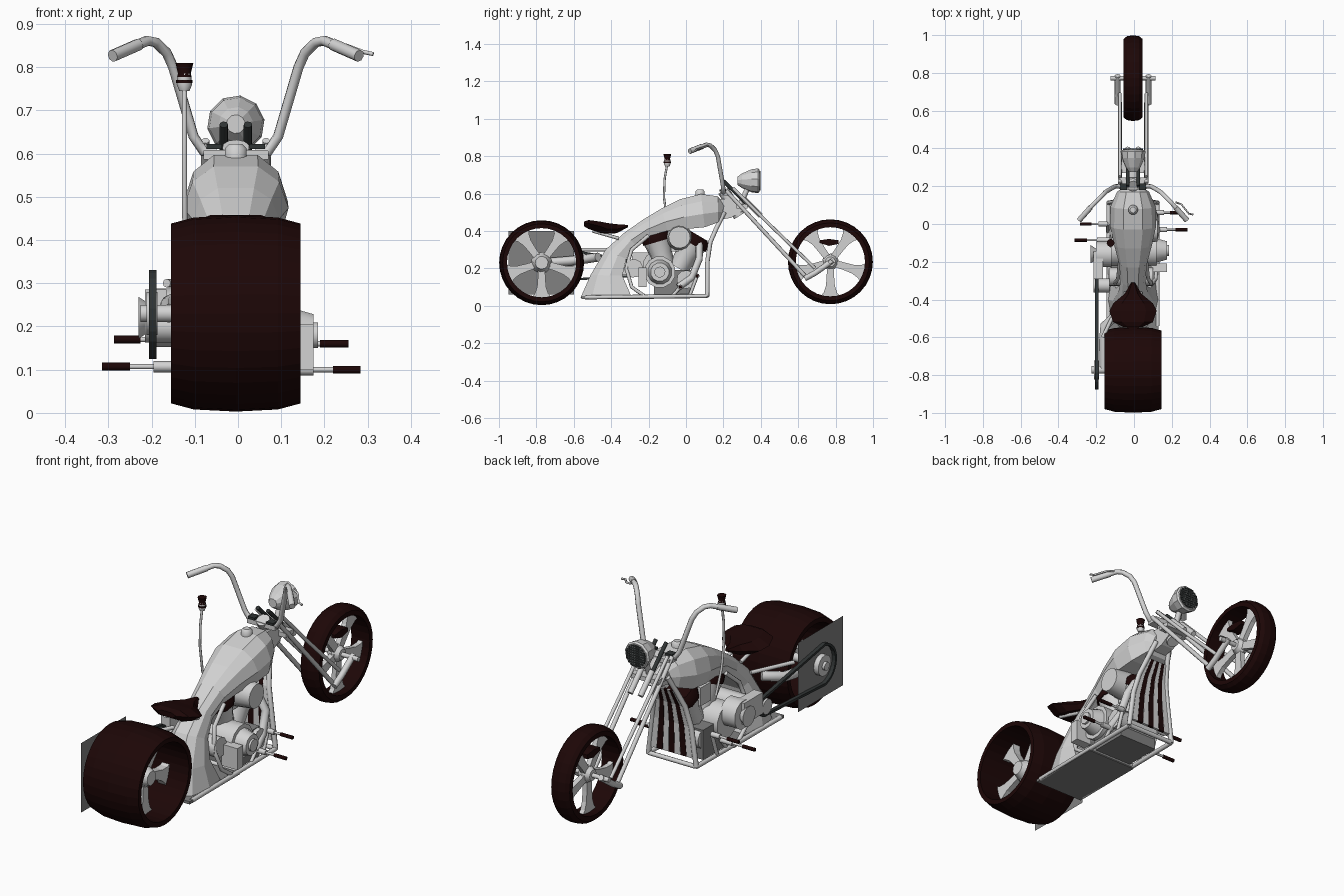
import bpy, bmesh
from math import sin, cos, pi, tau
from mathutils import Vector

if "Cube" in bpy.data.objects:
    bpy.data.objects.remove(bpy.data.objects["Cube"])
CX = -0.005  # centre plane of the machine


def material(name, r, g, b):
    m = bpy.data.materials.new(name)
    m.use_nodes = True
    m.diffuse_color = (r, g, b, 1)
    m.node_tree.nodes["Principled BSDF"].inputs["Base Color"].default_value = (r, g, b, 1)
    return m


silver = material("silver", 0.65, 0.65, 0.65)
rubber = material("dark_rubber", 0.012, 0.002, 0.002)
steel = material("dark_steel", 0.03, 0.035, 0.035)
grey = material("plate_grey", 0.22, 0.22, 0.22)


def make(name, verts, faces, mat, smooth=False):
    me = bpy.data.meshes.new(name)
    me.from_pydata([tuple(v) for v in verts], [], faces)
    bm = bmesh.new()
    bm.from_mesh(me)
    bmesh.ops.recalc_face_normals(bm, faces=bm.faces)
    for f in bm.faces:
        f.smooth = smooth and len(f.verts) == 4
    bm.to_mesh(me)
    bm.free()
    me.materials.append(mat)
    ob = bpy.data.objects.new(name, me)
    bpy.context.collection.objects.link(ob)
    return ob


def loft(name, rings, mat, closed=False, smooth=False):
    """Skin equal-length rings; cap the ends unless the loop is closed."""
    n, k = len(rings[0]), len(rings)
    faces = []
    for i in range(k if closed else k - 1):
        a, b = i * n, (i + 1) % k * n
        faces += [(a + j, a + (j + 1) % n, b + (j + 1) % n, b + j) for j in range(n)]
    if not closed:
        faces += [tuple(range(n)), tuple(range((k - 1) * n, k * n))]
    return make(name, [v for r in rings for v in r], faces, mat, smooth)


def tube(name, pts, radius, mat=silver, sides=8, smooth=True):
    """Round bar along a path; radius is one number or one per point."""
    pts = [Vector(p) for p in pts]
    radii = radius if isinstance(radius, (list, tuple)) else [radius] * len(pts)
    rings, side = [], None
    for i, p in enumerate(pts):
        d = (pts[min(i + 1, len(pts) - 1)] - pts[max(i - 1, 0)]).normalized()
        side = d.orthogonal() if side is None else side - d * side.dot(d)
        side.normalize()
        up = d.cross(side)
        rings.append([p + radii[i] * (side * cos(tau * j / sides) + up * sin(tau * j / sides))
                      for j in range(sides)])
    return loft(name, rings, mat, smooth=smooth)


def disc(name, x0, x1, y, z, r, mat=silver, sides=16, r2=None):
    return tube(name, [(x0, y, z), (x1, y, z)], [r, r if r2 is None else r2], mat, sides)


def side_prism(name, x0, x1, outline, mat=silver):
    return loft(name, [[(x, y, z) for y, z in outline] for x in (x0, x1)], mat)


def box(name, x0, x1, y0, y1, z0, z1, mat=silver):
    return side_prism(name, x0, x1, [(y0, z0), (y1, z0), (y1, z1), (y0, z1)], mat)


# Wheels: ring tyre plus five flared spokes and a hub
def wheel(tag, y, z, half, spoke_x, thick, hub):
    section = [(-1, .185), (-1, .208), (-.65, .222), (0, .227), (.65, .222), (1, .208), (1, .185)]
    seg = 32
    loft(tag + "_tyre", [[(CX + half * u, y + r * sin(tau * i / seg), z + r * cos(tau * i / seg))
                          for u, r in section] for i in range(seg)], rubber, closed=True)
    outline = [(.02, .018), (.08, .02), (.13, .024), (.165, .036), (.187, .055)]
    full = [(r, -w) for r, w in outline] + [(r, w) for r, w in reversed(outline)]
    for i in range(5):
        a = pi + tau * i / 5
        pts = [(y + r * sin(a) + w * cos(a), z + r * cos(a) - w * sin(a)) for r, w in full]
        side_prism(f"{tag}_spoke_{i + 1}", spoke_x - thick, spoke_x + thick, pts)
    for s in (-1, 1):
        disc(f"{tag}_hub_{'left' if s > 0 else 'right'}", spoke_x, spoke_x + s * thick * 2.6,
             y, z, hub, r2=hub * .6, sides=10)


wheel("front_wheel", .772, .235, .05, CX, .012, .045)
wheel("rear_wheel", -.772, .23, .15, .02, .02, .058)
disc("front_axle", -.125, .115, .772, .235, .011)
disc("rear_axle", -.225, .05, -.772, .23, .02)
side_prism("front_brake_pad", CX - .03, CX + .03,
           [(.715, .335), (.765, .32), (.815, .33), (.815, .35), (.765, .357), (.715, .35)], rubber)

# Tank flowing back into the tail: outer y,z, inner y,z, half width
stations = [(.205, .545, .19, .47, .05), (.17, .585, .17, .445, .085), (.08, .597, .1, .42, .12),
            (-.03, .57, 0, .41, .122), (-.13, .52, -.1, .40, .1), (-.23, .46, -.19, .375, .075),
            (-.33, .39, -.27, .325, .065), (-.43, .3, -.32, .25, .078), (-.51, .165, -.34, .16, .108),
            (-.565, .04, -.29, .045, .135)]
rings = []
for oy, oz, iy, iz, w in stations:
    half = [(0, .42), (.22, .82), (.6, 1), (1, .85)]
    loop = half + [(t, -f) for t, f in reversed(half)]
    rings.append([(CX + f * w, oy + (iy - oy) * t, oz + (iz - oz) * t) for t, f in loop])
loft("tank_and_tail", rings, silver)
tube("fuel_cap", [(CX, .075, .59), (CX, .075, .612), (CX, .075, .622)], [.026, .026, .016], sides=12)

# Seat: teardrop sections, tail to nose (y, half width, bottom, edge, top)
seat = [(-.545, .05, .425, .44, .45), (-.52, .105, .41, .44, .458), (-.46, .125, .39, .425, .45),
        (-.42, .105, .385, .41, .442), (-.37, .045, .388, .41, .436), (-.31, .01, .42, .425, .432)]
loft("seat", [[(CX - w, y, e), (CX - w * .6, y, b), (CX + w * .6, y, b), (CX + w, y, e),
               (CX + w * .55, y, t), (CX - w * .55, y, t)] for y, w, b, e, t in seat], rubber)
for s in (-1, 1):
    tube("seat_strut", [(CX + s * .04, -.5, .4), (CX + s * .04, -.36, .36)], .009)

# Frame: down tubes, rails, floor
down = [(.205, .5, .04), (.165, .42, .06), (.13, .34, .082), (.115, .24, .105), (.113, .05, .13)]
for s, tag in ((-1, "right"), (1, "left")):
    tube(tag + "_down_tube", [(CX + s * w, y, z) for y, z, w in down], .012)
    tube(tag + "_floor_rail", [(CX + s * .13, .113, .052), (CX + s * .13, -.54, .045)], .011)
    tube(tag + "_engine_tube", [(CX + s * .07, -.2, .375), (CX + s * .08, -.29, .3), (CX + s * .1, -.32, .2),
                                (CX + s * .12, -.29, .1), (CX + s * .125, -.22, .05)], .01)
for y in (.113, -.17):
    tube("floor_cross_tube", [(-.13, y, .052), (.12, y, .052)], .011)
box("floor", -.14, .13, -.56, -.17, .036, .05, grey)
side_prism("neck_web", CX - .035, CX + .035, [(.18, .57), (.25, .57), (.31, .51), (.24, .47), (.18, .46)])
tube("steering_neck", [(CX, .2, .615), (CX, .285, .48)], .032, sides=10)

# Radiator: alternating dark slats and bright bars following the down tubes
for i in range(7):
    f = -.78 + i * .26
    loft(f"radiator_bar_{i + 1}",
         [[(CX + f * w - w * .125, y - .008, z), (CX + f * w + w * .125, y - .008, z),
           (CX + f * w + w * .125, y + .005, z), (CX + f * w - w * .125, y + .005, z)]
          for y, z, w in [down[1], down[2], down[3], (.114, .09, .125)]], rubber if i % 2 else silver)

# Engine: crankcase, V cylinders with dark heads, covers
box("oil_pan", -.11, .1, -.17, .025, .045, .19, grey)
disc("crankcase", -.13, .12, -.14, .18, .085, sides=12)
disc("crank_cover", .12, .175, -.14, .18, .066, r2=.05, sides=12)
disc("crank_cap", .175, .185, -.14, .18, .03, sides=10)
disc("timing_case", -.1, .12, 0, .14, .05, sides=10)
for tag, y0, y1 in (("rear", -.11, -.16), ("front", -.04, .06)):
    lean = Vector((0, y1 - y0, .17)).normalized()
    foot = Vector((CX, y0, .2))
    tube(tag + "_cylinder", [foot, foot + lean * .08, foot + lean * .15], [.055, .06, .075], sides=10)
    tube(tag + "_head", [foot + lean * .148, foot + lean * .175, foot + lean * .205], [.08, .082, .06], rubber, 10)
disc("air_cleaner", .03, .125, -.035, .365, .07, r2=.058, sides=14)
box("carburettor", -.08, .03, -.08, 0, .29, .38)
tube("exhaust", [(.05, .07, .33), (.1, .07, .25), (.11, .03, .15), (.12, -.04, .1)], .02)
disc("gearbox", -.13, .1, -.28, .2, .05, sides=10)
box("side_box", .09, .175, -.255, -.21, .1, .205)
disc("primary_cover", -.2, -.12, -.16, .22, .07, sides=12)
disc("primary_cap", -.23, -.2, -.16, .22, .05, r2=.03, sides=12)

# Belt drive around two pulleys
belt = []
for i in range(24):
    t = tau * (i + .5) / 24
    y, z, r = (-.772, .228, .104) if cos(t) < 0 else (-.325, .2, .05)
    belt.append([(x, y + (r + d) * cos(t), z + (r + d) * sin(t))
                 for x, d in ((-.206, 0), (-.188, 0), (-.188, -.012), (-.206, -.012))])
loft("drive_belt", belt, steel, closed=True)
disc("front_pulley", -.215, -.13, -.325, .2, .037)
disc("rear_pulley", -.212, -.186, -.772, .23, .05)
make("rear_side_plate", [(-.187, y, z) for y, z in ((-.95, .06), (-.6, .06), (-.6, .4), (-.95, .4))],
     [(0, 1, 2, 3)], grey)
box("pulley_cover", -.215, -.165, -.29, -.145, .18, .285)

# Single swing arm, kept inside the plate
tube("swing_arm", [(-.16, -.772, .23), (-.16, -.62, .24), (-.155, -.54, .25), (-.08, -.47, .26)],
     [.022, .025, .025, .024])
tube("swing_arm_brace", [(-.165, -.6, .3), (-.07, -.4, .3)], .01)

# Twin-leg fork with rocker links
for s, tag in ((-1, "right"), (1, "left")):
    x = CX + s * .07
    tube(tag + "_rear_fork_leg", [(x, .215, .615), (x, .645, .15)], .011)
    tube(tag + "_front_fork_leg", [(x, .25, .63), (x, .42, .46), (x, .69, .2)], .009)
    tube(tag + "_rocker", [(x + s * .012, .635, .145), (x + s * .012, .69, .175), (x + s * .012, .785, .242)], .015)
    tube(tag + "_axle_stub", [(x, .772, .235), (x + s * .05, .772, .235)], .012)
    tube(tag + "_fork_spring", [(CX + s * .028, .2, .667), (CX + s * .028, .32, .55)], .01, steel)
    tube(tag + "_damper", [(CX + s * .028, .31, .57), (CX + s * .028, .4, .48)], .014)
    box(tag + "_bar_clamp", CX + s * .05 - .018, CX + s * .05 + .018, .18, .215, .61, .622, steel)
for y, z in ((.215, .597), (.3, .53)):
    box("fork_yoke", -.08, .07, y - .03, y + .03, z - .011, z + .011)

# Handlebars
bar = [(.045, .2, .605), (.075, .2, .605), (.098, .198, .64), (.145, .17, .8), (.16, .155, .833),
       (.185, .13, .857), (.205, .11, .861), (.285, .02, .826)]
for s, tag in ((-1, "right"), (1, "left")):
    pts = [(CX + s * x, y, z) for x, y, z in bar]
    tube(tag + "_handlebar", pts, .012)
    tube(tag + "_grip", [Vector(pts[-2]).lerp(Vector(pts[-1]), .25), pts[-1]], .0145)
tube("lever", [(.22, .115, .855), (.25, .105, .85), (.29, .055, .835), (.313, .05, .83)], .005, sides=6)

# Headlight with a dark mesh grille over the lens
tube("headlight", [(CX, .275, .668), (CX, .3, .668), (CX, .35, .668), (CX, .385, .668), (CX, .393, .668)],
     [.022, .04, .062, .067, .06], sides=10, smooth=False)
tube("headlight_lens", [(CX, .39, .668), (CX, .396, .668)], .054, grey, 12)
for i in range(-4, 5):
    o = i * .0115
    h = (.053 ** 2 - o ** 2) ** .5
    box("grille_upright", CX + o - .003, CX + o + .003, .395, .398, .668 - h, .668 + h, steel)
    box("grille_bar", CX - h, CX + h, .395, .399, .665 + o, .671 + o, steel)
tube("headlight_bracket", [(CX, .33, .63), (CX, .29, .54)], .014)

# Hand shifter
tube("shifter_rod", [(-.12, -.06, .33), (-.123, -.1, .45), (-.124, -.118, .58), (-.124, -.114, .68), (-.124, -.1, .76)], .006)
tube("shifter_collar", [(-.124, -.1, .745), (-.124, -.1, .76), (-.124, -.1, .785)], [.012, .018, .015])
tube("shifter_ring", [(-.124, -.1, .763), (-.124, -.1, .77)], .0195, rubber, 10)
tube("shifter_knob", [(-.124, -.1, .777), (-.124, -.1, .785), (-.124, -.1, .81)], [.017, .015, .021], rubber, 10)

# Foot pegs and pedals: inner x, grip start, grip end, y, z
for tag, a, b, c, y, z in (("right_peg", -.13, -.25, -.315, -.085, .107), ("right_pedal", -.14, -.225, -.287, 0, .17),
                           ("left_peg", .12, .22, .283, -.03, .1), ("left_pedal", .12, .19, .256, .06, .16)):
    disc(tag + "_arm", a, b, y, z, .006, sides=8)
    disc(tag + "_mount", a, a + (b - a) * .55, y, z, .013, sides=8)
    disc(tag + "_rubber", b, c, y, z, .009, rubber, 8)
    tube(tag + "_bracket", [(a, y, z), (a, y - .04, .055)], .009)
